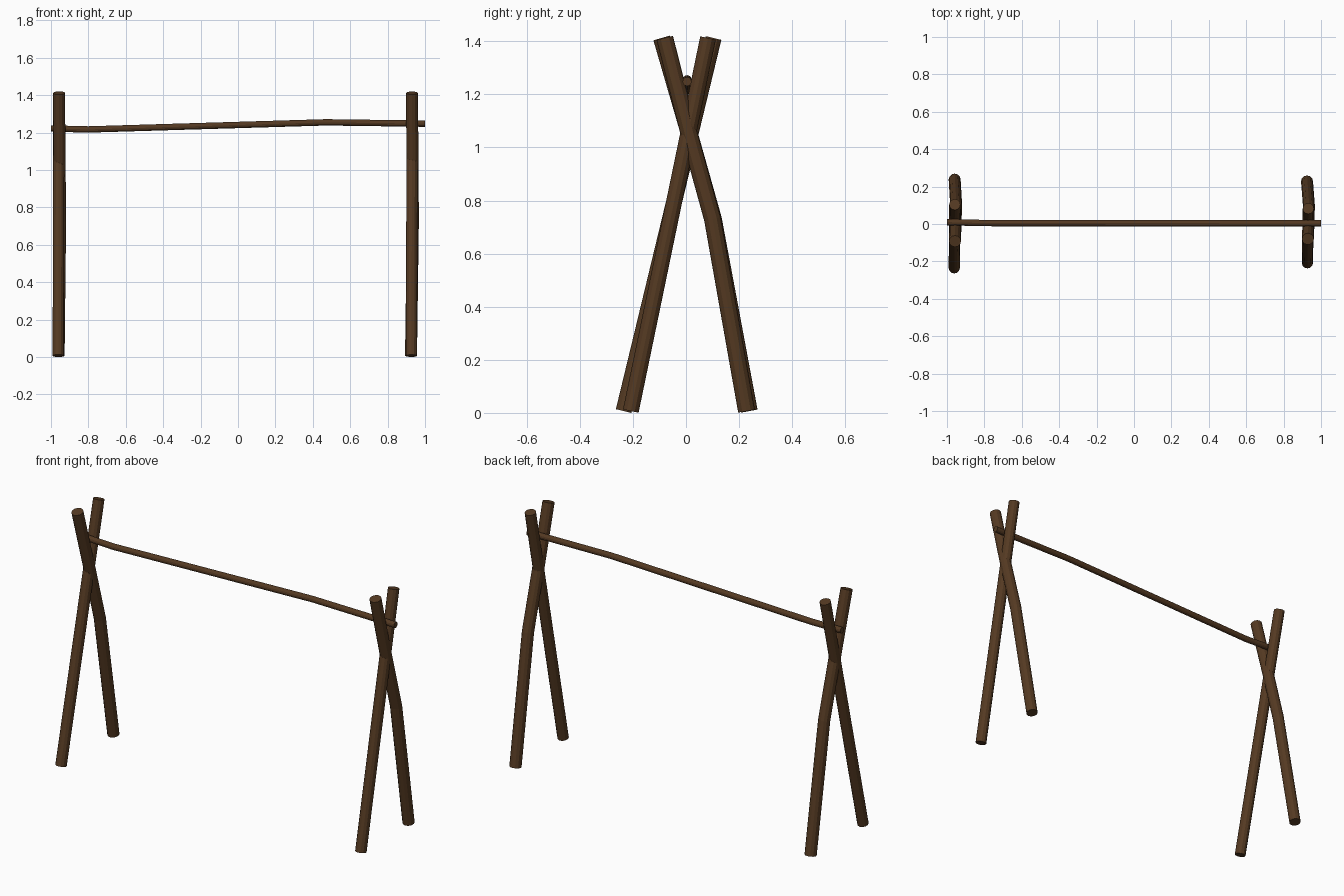
import bpy, bmesh, math
from mathutils import Vector

if "Cube" in bpy.data.objects:
    bpy.data.objects.remove(bpy.data.objects["Cube"])

SIDES = 12

# One flat brown for all the poles
wood = bpy.data.materials.new("dark_brown_wood")
wood.diffuse_color = (0.09, 0.042, 0.016, 1.0)
wood.use_nodes = True
wood.node_tree.nodes["Principled BSDF"].inputs["Base Color"].default_value = wood.diffuse_color


def pole(name, points, radius):
    """Capped round pole that follows a path, ends cut square to the axis."""
    pts = [Vector(p) for p in points]
    bm = bmesh.new()
    rings = []
    ref = Vector((0, 1, 0)) if abs((pts[-1] - pts[0]).x) > 1 else Vector((1, 0, 0))
    for i, p in enumerate(pts):
        before = (p - pts[i - 1]).normalized() if i > 0 else Vector()
        after = (pts[i + 1] - p).normalized() if i < len(pts) - 1 else Vector()
        t = (before + after).normalized()
        u = (ref - t * ref.dot(t)).normalized()
        v = t.cross(u)
        ring = []
        for k in range(SIDES):
            a = 2 * math.pi * k / SIDES
            ring.append(bm.verts.new(p + radius * (math.cos(a) * u + math.sin(a) * v)))
        rings.append(ring)
    for a, b in zip(rings, rings[1:]):
        for k in range(SIDES):
            n = (k + 1) % SIDES
            bm.faces.new((a[k], a[n], b[n], b[k]))
    bm.faces.new(rings[0][::-1])
    bm.faces.new(rings[-1])
    bmesh.ops.recalc_face_normals(bm, faces=bm.faces)
    mesh = bpy.data.meshes.new(name)
    bm.to_mesh(mesh)
    bm.free()
    mesh.materials.append(wood)
    obj = bpy.data.objects.new(name, mesh)
    bpy.context.collection.objects.link(obj)
    return obj


# Crossed end frames: one straight front leg, one bent back leg each
LOW, HIGH = 0.007, 1.412
pole("left_front_leg", [(-0.961, -0.235, LOW), (-0.958, 0.104, HIGH)], 0.030)
pole("left_back_leg", [(-0.959, 0.238, LOW), (-0.951, 0.103, 0.73),
                       (-0.954, 0.013, 1.05), (-0.957, -0.092, HIGH)], 0.032)
pole("right_front_leg", [(0.927, -0.208, LOW), (0.932, 0.083, HIGH)], 0.030)
pole("right_back_leg", [(0.925, 0.228, LOW), (0.935, 0.100, 0.73),
                        (0.933, 0.012, 1.05), (0.930, -0.080, HIGH)], 0.032)

# Slightly crooked crossbar resting in the forks
pole("crossbar", [(-1.0, 0.010, 1.222), (-0.80, 0.005, 1.217),
                  (0.47, 0.004, 1.255), (1.0, 0.004, 1.248)], 0.017)
